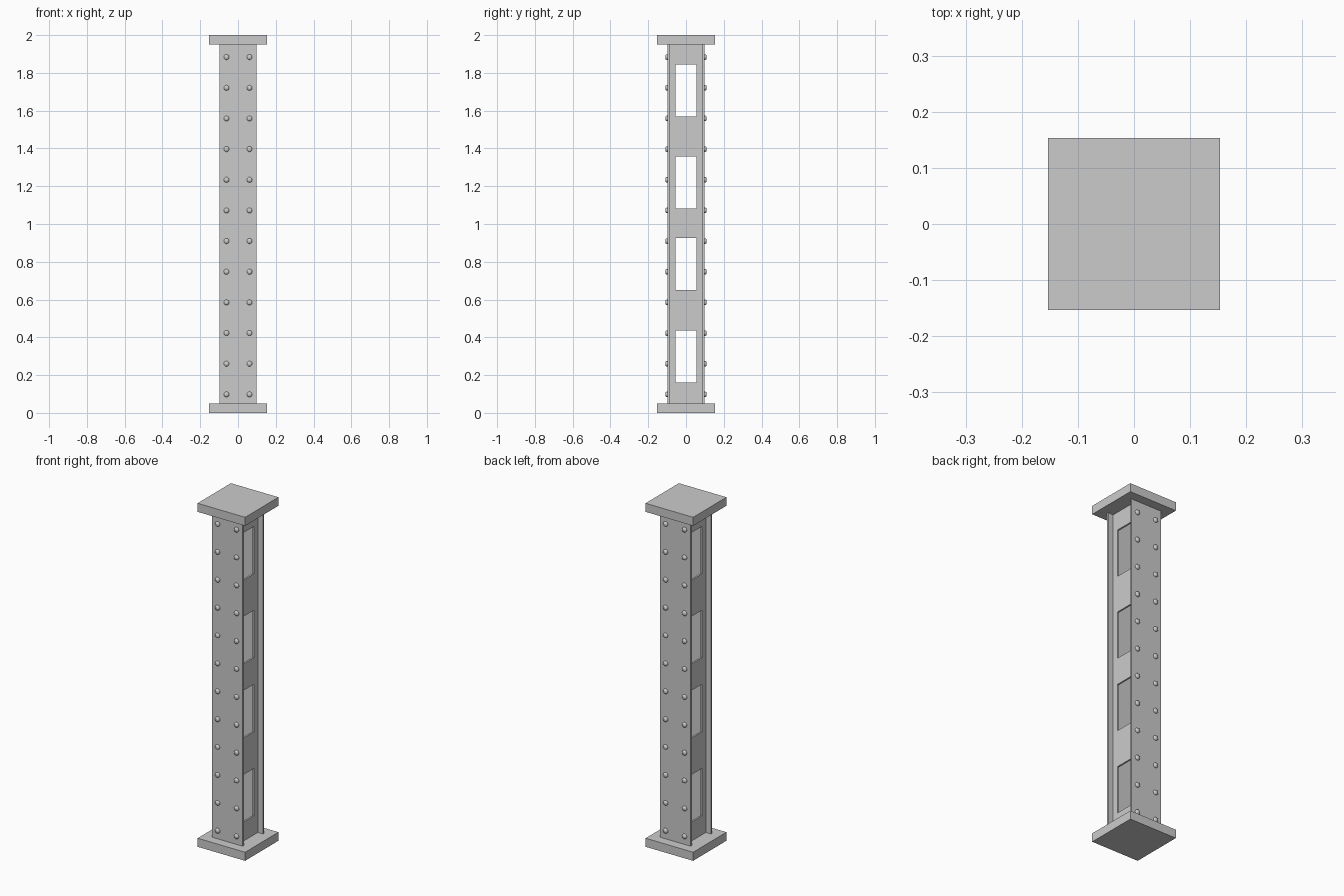
import bpy, bmesh, math
from mathutils import Matrix, Vector

if "Cube" in bpy.data.objects:
    bpy.data.objects.remove(bpy.data.objects["Cube"])


def finish(name, bm):
    bmesh.ops.recalc_face_normals(bm, faces=bm.faces)
    me = bpy.data.meshes.new(name)
    bm.to_mesh(me)
    bm.free()
    ob = bpy.data.objects.new(name, me)
    bpy.context.collection.objects.link(ob)
    return ob


def box(name, lo, hi):
    lo, hi = Vector(lo), Vector(hi)
    bm = bmesh.new()
    size = Matrix.Diagonal((*(hi - lo), 1))
    bmesh.ops.create_cube(bm, size=1, matrix=Matrix.Translation((lo + hi) / 2) @ size)
    return finish(name, bm)


# End plates
P = 0.153
box("base_plate", (-P, -P, 0), (P, P, 0.05))
box("cap_plate", (-P, -P, 1.95), (P, P, 2))

# Riveted front and back flange plates
box("front_flange", (-0.099, -0.099, 0.05), (0.099, -0.088, 1.95))
box("back_flange", (-0.099, 0.088, 0.05), (0.099, 0.099, 1.95))


# Side webs: a sheet grid with the window cells left open, then thickened
def web(name, x0, x1):
    ys = [-0.088, -0.055, 0.055, 0.088]
    zs = [0.05]
    for c in (0.298, 0.788, 1.219, 1.707):
        zs += [c - 0.138, c + 0.138]
    zs.append(1.95)
    bm = bmesh.new()
    grid = [[bm.verts.new((x0, y, z)) for y in ys] for z in zs]
    for i in range(len(zs) - 1):
        for j in range(3):
            if j == 1 and i % 2 == 1:
                continue
            bm.faces.new((grid[i][j], grid[i][j + 1], grid[i + 1][j + 1], grid[i + 1][j]))
    ext = bmesh.ops.extrude_face_region(bm, geom=bm.faces[:], use_keep_orig=True)
    moved = [g for g in ext["geom"] if isinstance(g, bmesh.types.BMVert)]
    bmesh.ops.translate(bm, verts=moved, vec=(x1 - x0, 0, 0))
    bmesh.ops.dissolve_limit(bm, angle_limit=0.01, verts=bm.verts[:], edges=bm.edges[:])
    return finish(name, bm)


web("right_web", 0.056, 0.066)
web("left_web", -0.066, -0.056)


# Domed rivets in two columns on each flange
def rivets(name, side):
    profile = [(0.0145, 0), (0.0145, 0.004), (0.012, 0.008), (0.007, 0.0105)]
    n = 12
    bm = bmesh.new()
    for row in range(12):
        z = 0.098 + row * 0.1623
        for x in (-0.061, 0.061):
            rings = [[bm.verts.new((x + r * math.cos(2 * math.pi * k / n),
                                    side * (0.099 + h),
                                    z + r * math.sin(2 * math.pi * k / n)))
                      for k in range(n)] for r, h in profile]
            for a, b in zip(rings, rings[1:]):
                for k in range(n):
                    m = (k + 1) % n
                    bm.faces.new((a[k], a[m], b[m], b[k]))
            bm.faces.new(rings[0])
            bm.faces.new(rings[-1])
    ob = finish(name, bm)
    bpy.ops.object.select_all(action='DESELECT')
    ob.select_set(True)
    bpy.context.view_layer.objects.active = ob
    bpy.ops.object.shade_smooth_by_angle(angle=math.radians(50))


rivets("front_rivets", -1)
rivets("back_rivets", 1)
